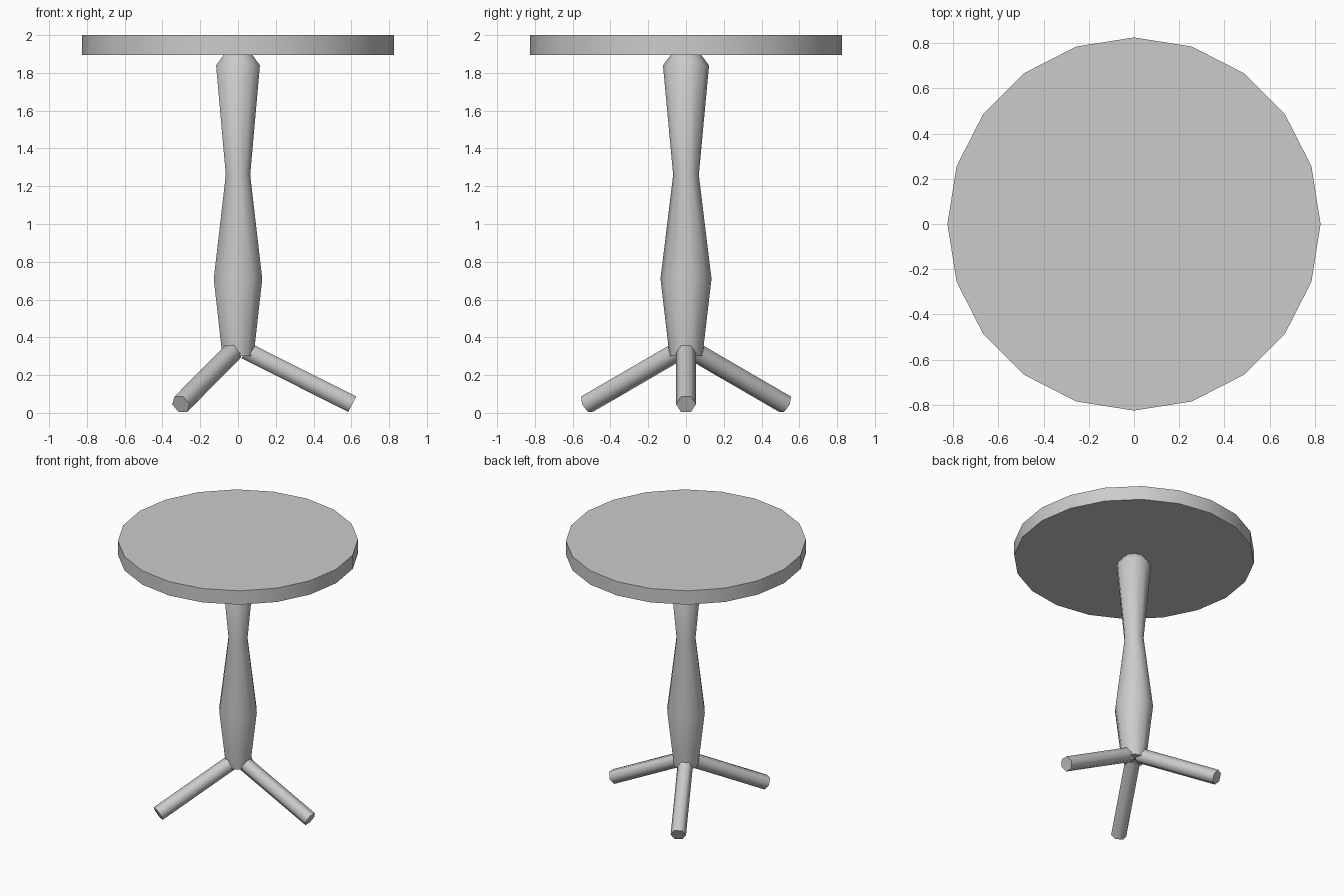
import bpy
import bmesh
from math import sin, cos, tau, radians
from mathutils import Vector

old = bpy.data.objects.get("Cube")
if old:
    bpy.data.objects.remove(old, do_unlink=True)

grey = bpy.data.materials.new("plain grey")
grey.use_nodes = True
colour = (0.6, 0.6, 0.6, 1)
grey.diffuse_color = colour
grey.node_tree.nodes["Principled BSDF"].inputs["Base Color"].default_value = colour


def lathe(name, profile, sides, smooth_angle):
    """Stack rings of (radius, height) about z, first corner on +y, with flat caps."""
    bm = bmesh.new()
    rings = [[bm.verts.new((r * sin(tau * i / sides), r * cos(tau * i / sides), z))
              for i in range(sides)] for r, z in profile]
    for low, high in zip(rings, rings[1:]):
        for i in range(sides):
            j = (i + 1) % sides
            bm.faces.new((low[i], low[j], high[j], high[i]))
    bm.faces.new(rings[0])
    bm.faces.new(rings[-1])
    bmesh.ops.recalc_face_normals(bm, faces=bm.faces)
    mesh = bpy.data.meshes.new(name)
    bm.to_mesh(mesh)
    bm.free()
    mesh.materials.append(grey)
    obj = bpy.data.objects.new(name, mesh)
    bpy.context.collection.objects.link(obj)
    bpy.ops.object.select_all(action="DESELECT")
    obj.select_set(True)
    bpy.context.view_layer.objects.active = obj
    bpy.ops.object.shade_smooth_by_angle(angle=radians(smooth_angle))
    return obj


# Round top
lathe("table_top", [(0.825, 1.895), (0.825, 2.0)], 20, 40)

# Turned column
lathe("column", [(0.087, 0.30), (0.135, 0.71), (0.068, 1.26),
                 (0.122, 1.84), (0.08, 1.895)], 10, 50)

# Three splayed hexagonal legs
for name, turn in (("left_leg", 0), ("right_back_leg", 120), ("right_front_leg", 240)):
    a = radians(turn)
    out = Vector((cos(a), sin(a), 0))
    inner = out * 0.04 + Vector((0, 0, 0.33))
    foot = out * 0.605 + Vector((0, 0, 0.046))
    axis = foot - inner
    leg = lathe(name, [(0.053, 0), (0.053, axis.length)], 6, 65)
    # Align the leg so two hexagon corners lie level with the floor
    side = Vector((0, 0, 1)).cross(out)
    z = axis.normalized()
    x = side.cross(z)
    for v in leg.data.vertices:
        v.co = inner + x * v.co.x + side * v.co.y + z * v.co.z
